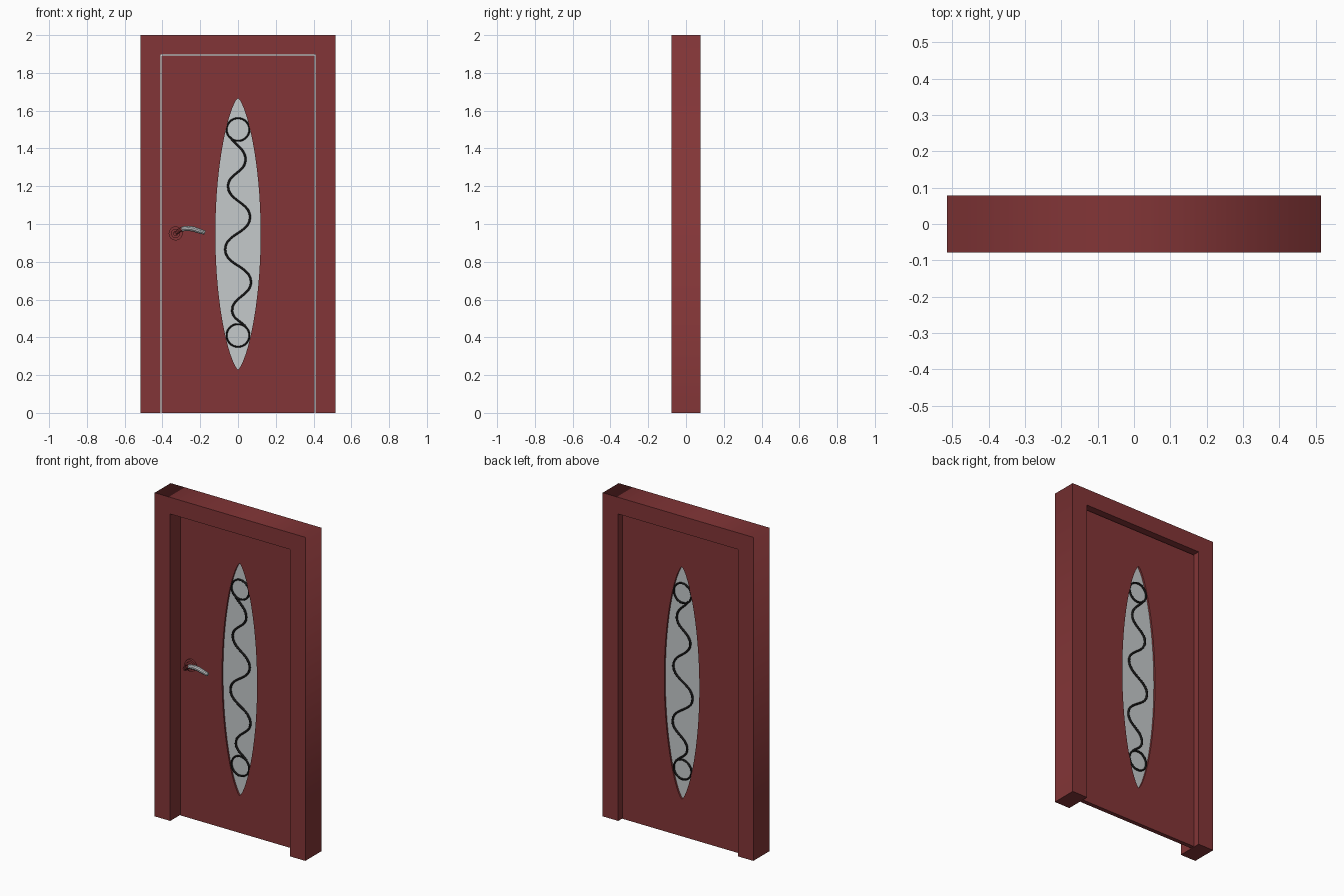
import bpy, bmesh, math
from mathutils import Matrix, Vector

if "Cube" in bpy.data.objects:
    bpy.data.objects.remove(bpy.data.objects["Cube"], do_unlink=True)


def material(name, rgb, rough=0.6):
    m = bpy.data.materials.new(name)
    m.use_nodes = True
    m.diffuse_color = (*rgb, 1)
    bsdf = m.node_tree.nodes["Principled BSDF"]
    bsdf.inputs["Base Color"].default_value = (*rgb, 1)
    bsdf.inputs["Roughness"].default_value = rough
    return m


RED = material("red_wood", (0.225, 0.036, 0.038))
GLASS = material("frosted_glass", (0.56, 0.59, 0.60))
BLACK = material("black_iron", (0.008, 0.008, 0.008))
METAL = material("pale_metal", (0.56, 0.57, 0.58))

DOOR_FRONT, DOOR_BACK = 0.015, 0.041
DOOR_MID = (DOOR_FRONT + DOOR_BACK) / 2


def finish(curve, name, y, mat):
    """Turn a flat curve into an upright mesh object at depth y."""
    ob = bpy.data.objects.new(name, curve)
    bpy.context.collection.objects.link(ob)
    bpy.ops.object.select_all(action='DESELECT')
    ob.select_set(True)
    bpy.context.view_layer.objects.active = ob
    bpy.ops.object.convert(target='MESH')
    ob = bpy.context.view_layer.objects.active
    me = ob.data
    me.transform(Matrix.Translation((0, y, 0)) @ Matrix.Rotation(math.pi / 2, 4, 'X'))
    bm = bmesh.new()
    bm.from_mesh(me)
    bmesh.ops.remove_doubles(bm, verts=bm.verts, dist=1e-5)
    bmesh.ops.recalc_face_normals(bm, faces=bm.faces)
    bm.to_mesh(me)
    bm.free()
    me.materials.clear()
    me.materials.append(mat)
    return ob


def smooth(ob, degrees=35):
    bpy.ops.object.select_all(action='DESELECT')
    ob.select_set(True)
    bpy.context.view_layer.objects.active = ob
    bpy.ops.object.shade_smooth_by_angle(angle=math.radians(degrees))


def slab(name, outlines, y0, y1, mat):
    """Extrude closed outlines in x and z from y0 to y1; inner ones are holes."""
    cu = bpy.data.curves.new(name, 'CURVE')
    cu.dimensions = '2D'
    cu.fill_mode = 'BOTH'
    cu.extrude = abs(y1 - y0) / 2
    for pts in outlines:
        sp = cu.splines.new('POLY')
        sp.points.add(len(pts) - 1)
        for p, (x, z) in zip(sp.points, pts):
            p.co = (x, z, 0, 1)
        sp.use_cyclic_u = True
    return finish(cu, name, (y0 + y1) / 2, mat)


def ribbon(name, pts, y, mat, width, depth, closed=False):
    """Rounded bar following points in x and z."""
    cu = bpy.data.curves.new(name, 'CURVE')
    cu.dimensions = '3D'
    cu.fill_mode = 'FULL'
    cu.extrude = depth / 2 - width / 2
    cu.bevel_depth = width / 2
    cu.bevel_resolution = 1
    cu.resolution_u = 10
    sp = cu.splines.new('BEZIER')
    sp.bezier_points.add(len(pts) - 1)
    for b, (x, z) in zip(sp.bezier_points, pts):
        b.co = (x, z, 0)
        b.handle_left_type = b.handle_right_type = 'AUTO'
    sp.use_cyclic_u = closed
    ob = finish(cu, name, y, mat)
    smooth(ob, 50)
    return ob


def circle(cx, cz, r, n):
    return [(cx + r * math.cos(2 * math.pi * i / n),
             cz + r * math.sin(2 * math.pi * i / n)) for i in range(n)]


def lens(half_w, half_h, cz, n=32):
    """Tall pointed oval."""
    side = []
    for i in range(n + 1):
        t = -math.cos(math.pi * i / n)
        side.append((half_w * max(0, 1 - t * t) ** 0.7, cz + half_h * t))
    return side + [(-x, z) for x, z in side[-2:0:-1]]


# Frame: one upside-down U
W, H, OW, OH, D = 0.515, 2.0, 0.409, 1.897, 0.078
frame = slab("door_frame", [[(-W, 0), (-W, H), (W, H), (W, 0),
                             (OW, 0), (OW, OH), (-OW, OH), (-OW, 0)]], -D, D, RED)
# Only the two outer top corners shade softly
bm = bmesh.new()
bm.from_mesh(frame.data)
for f in bm.faces:
    f.smooth = True
for e in bm.edges:
    a, b = (v.co for v in e.verts)
    e.smooth = (min(a.z, b.z) > H - 0.001 and abs(a.x - b.x) < 0.001)
bm.to_mesh(frame.data)
bm.free()

# Door leaf with a tall oval opening, a thin gap around it
DW, DH = 0.404, 1.891
leaf = slab("door_leaf", [[(-DW, 0), (-DW, DH), (DW, DH), (DW, 0)],
                          lens(0.12, 0.718, 0.948)], DOOR_FRONT, DOOR_BACK, RED)
smooth(leaf)
pane = slab("glass_pane", [lens(0.121, 0.72, 0.948)],
            DOOR_MID - 0.002, DOOR_MID + 0.002, GLASS)
smooth(pane)

# Ironwork: a ring at each end and a winding bar between, seen on both sides
for name, z in (("upper_ring", 1.5), ("lower_ring", 0.41)):
    ribbon(name, circle(0, z, 0.06, 12), DOOR_MID, BLACK, 0.009, 0.024, True)
ribbon("winding_bar", [(-0.042, 1.46), (0.04, 1.34), (-0.053, 1.20), (0.064, 1.035),
                       (-0.068, 0.865), (0.069, 0.695), (-0.031, 0.54), (0.042, 0.455)],
       DOOR_MID, BLACK, 0.011, 0.024)

# Handle rosette and spindle
HX, HZ = -0.33, 0.95
for name, r, front in (("handle_rosette", 0.037, 0.002),
                       ("handle_collar", 0.024, -0.012),
                       ("handle_spindle", 0.013, -0.05)):
    smooth(slab(name, [circle(HX, HZ, r, 24)], front, DOOR_FRONT, RED))


def tube(name, path, radii, mat, n=10):
    """Round bar through 3D points, with a radius at each."""
    bm = bmesh.new()
    pts = [Vector(p) for p in path]
    rings = []
    for i, p in enumerate(pts):
        d = (pts[min(i + 1, len(pts) - 1)] - pts[max(i - 1, 0)]).normalized()
        u = d.cross(Vector((0, 1, 0))).normalized()
        v = d.cross(u)
        rings.append([bm.verts.new(p + radii[i] * (math.cos(a) * u + math.sin(a) * v))
                      for a in (2 * math.pi * k / n for k in range(n))])
    for a, b in zip(rings, rings[1:]):
        for k in range(n):
            bm.faces.new((a[k], a[(k + 1) % n], b[(k + 1) % n], b[k]))
    bm.faces.new(rings[0])
    bm.faces.new(rings[-1])
    bmesh.ops.recalc_face_normals(bm, faces=bm.faces)
    me = bpy.data.meshes.new(name)
    bm.to_mesh(me)
    bm.free()
    me.materials.append(mat)
    ob = bpy.data.objects.new(name, me)
    bpy.context.collection.objects.link(ob)
    smooth(ob)


# Neck and arched lever
tube("handle_neck", [(HX, -0.043, HZ), (-0.315, -0.048, 0.963), (-0.295, -0.05, 0.974)],
     [0.01, 0.011, 0.012], RED)
tube("handle_lever", [(-0.298, -0.05, 0.974), (-0.26, -0.05, 0.977), (-0.235, -0.048, 0.973),
                      (-0.205, -0.046, 0.963), (-0.175, -0.044, 0.954)],
     [0.013, 0.014, 0.014, 0.013, 0.011], METAL)
